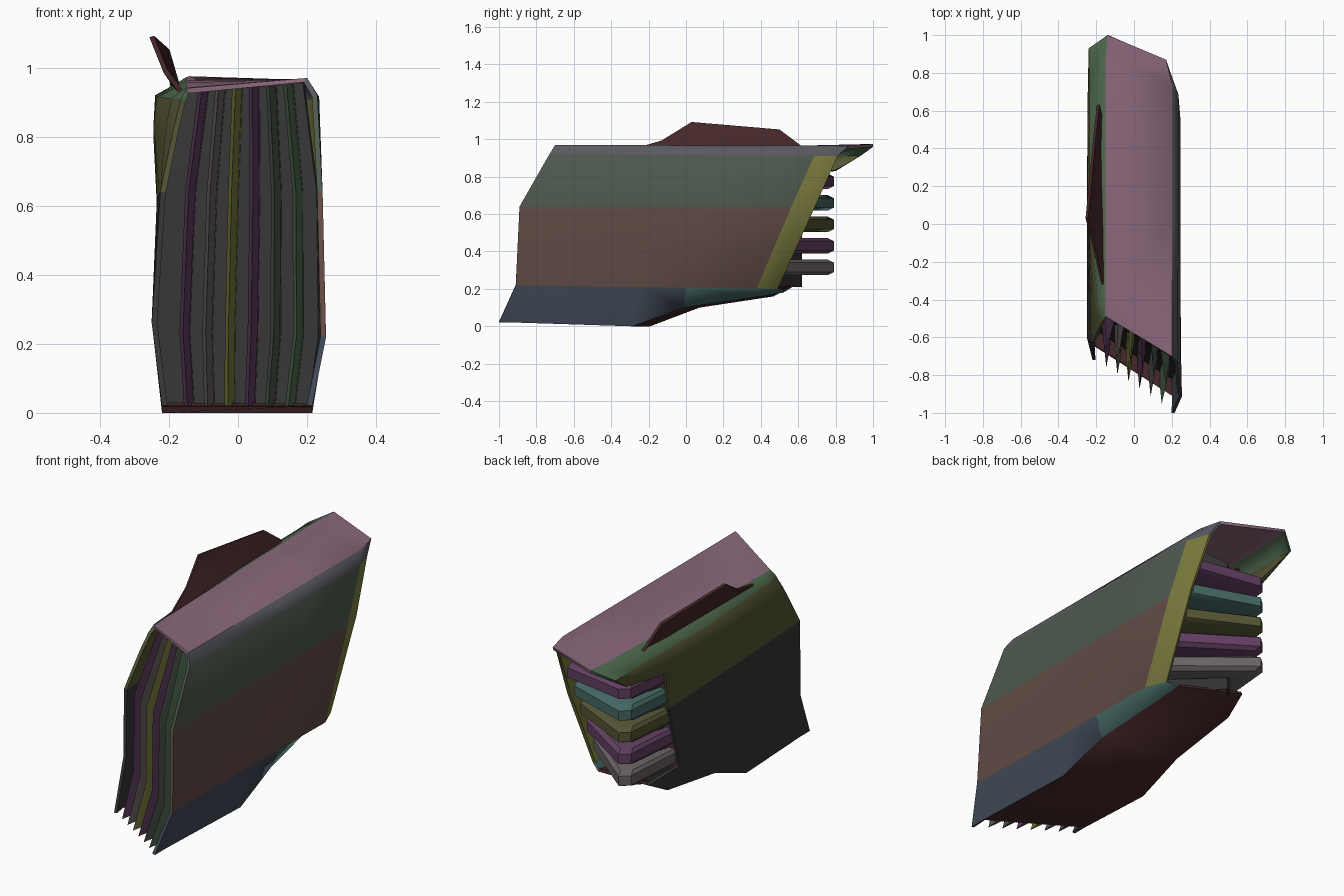
import bpy, bmesh, math
from mathutils import Vector

if "Cube" in bpy.data.objects:
    bpy.data.objects.remove(bpy.data.objects["Cube"])

# Dark iridescent paint
PAINT = {
    "mauve": (.26, .14, .20), "slate": (.10, .10, .12), "green": (.075, .10, .075),
    "rust": (.12, .07, .06), "ochre": (.20, .20, .05), "blue": (.05, .065, .09),
    "maroon": (.06, .02, .022), "black": (.035, .035, .035), "olive": (.09, .09, .035),
    "fern": (.08, .15, .08), "teal": (.06, .14, .13), "violet": (.12, .05, .12),
    "stone": (.14, .12, .12),
}
mats = {}
for key, rgb in PAINT.items():
    mats[key] = bpy.data.materials.new(key)
    mats[key].diffuse_color = (*rgb, 1)


def make(name, verts, faces, colours, thick=0.0, offset=-1.0, angle=40):
    """Mesh object with outward normals, optional sheet thickness, smooth by angle."""
    if isinstance(colours, str):
        colours = [colours] * len(faces)
    me = bpy.data.meshes.new(name)
    me.from_pydata([tuple(v) for v in verts], [], faces)
    bm = bmesh.new()
    bm.from_mesh(me)
    bmesh.ops.recalc_face_normals(bm, faces=bm.faces)
    bm.to_mesh(me)
    bm.free()
    used = sorted(set(colours))
    for c in used:
        me.materials.append(mats[c])
    for poly, c in zip(me.polygons, colours):
        poly.material_index = used.index(c)
    ob = bpy.data.objects.new(name, me)
    bpy.context.collection.objects.link(ob)
    bpy.ops.object.select_all(action='DESELECT')
    ob.select_set(True)
    bpy.context.view_layer.objects.active = ob
    if thick:
        mod = ob.modifiers.new("thickness", 'SOLIDIFY')
        mod.thickness = thick
        mod.offset = offset
        bpy.ops.object.modifier_apply(modifier=mod.name)
    bpy.ops.object.shade_smooth_by_angle(angle=math.radians(angle))
    return ob


def grid_faces(rows, cols, closed=False):
    n = rows if closed else rows - 1
    return [(i * cols + j, ((i + 1) % rows) * cols + j,
             ((i + 1) % rows) * cols + j + 1, i * cols + j + 1)
            for i in range(n) for j in range(cols - 1)]


def strip(name, rows, colour, thick):
    make(name, [v for r in rows for v in r],
         grid_faces(len(rows), len(rows[0])), colour, thick, 0.0)


def bar(name, sections, colour, angle):
    """Closed bar: a ring of lengthwise point rows, capped at both ends."""
    m, n = len(sections), len(sections[0])
    fs = grid_faces(m, n, closed=True)
    fs += [tuple(i * n for i in range(m)), tuple(i * n + n - 1 for i in range(m))]
    make(name, [v for r in sections for v in r], fs, colour, angle=angle)


# Casing: lengthwise lines (front point, back point, x along the middle, band colour)
lines = [
    ((-.15, -.49, .94), (-.14, 1.0, .975), -.15, "mauve"),
    ((.20, -.70, .97), (.17, .87, .965), .20, "slate"),
    ((.23, -.73, .92), (.19, .81, .91), .235, "green"),
    ((.245, -.89, .64), (.21, .69, .64), .245, "rust"),
    ((.255, -.91, .22), (.20, .49, .20), .245, "blue"),
    ((.215, -1.0, .02), (.17, .52, .18), .215, "maroon"),
    ((-.22, -.72, .02), (-.20, .60, .26), -.22, "black"),
    ((-.25, -.60, .26), (-.245, .40, .27), -.25, "black"),
    ((-.225, -.63, .64), (-.235, .48, .60), -.235, "olive"),
    ((-.20, -.58, .76), (-.245, .52, .80), -.24, "olive"),
    ((-.185, -.55, .83), (-.21, .80, .83), -.245, "olive"),
    ((-.165, -.51, .91), (-.24, .93, .92), -.235, "fern"),
]
steps = (0, .06, .47, .65, .92, 1)
left_floor_steps = (0, .06, .40, .60, .90, 1)
underside = (.02, .02, 0, .10, .16, .18)
verts = []
for i, (front, back, xm, _) in enumerate(lines):
    for k, t in enumerate(left_floor_steps if i == 6 else steps):
        p = Vector(front).lerp(Vector(back), t)
        if k == 1:
            p.x = front[0] + (xm - front[0]) * .4
        elif 1 < k < 5:
            p.x = xm
        if i in (5, 6):
            p.z = underside[k] + (.05 if i == 6 and k == 5 else 0)
        if i == 5 and k > 2:                 # chamfer along the lower right edge
            p.x = (.20, .16, .15)[k - 3]
        verts.append(p)
faces, colours = [], []
for n, f in enumerate(grid_faces(len(lines), len(steps), closed=True)):
    band, col = divmod(n, len(steps) - 1)
    if band == 5 and col == 0:               # floor stops short of the fin tips
        continue
    faces.append(f)
    c = lines[band][3]
    if col == 4 and band in (2, 3):
        c = "ochre"
    if col >= 3 and band == 4:
        c = "teal"
    colours.append(c)
make("casing", verts, faces, colours, .016, angle=60)

# Front intake profiles on the left and right walls, top to bottom
left_edge = [Vector(p) for p in ((-.155, -.49, .925), (-.205, -.63, .64),
                                 (-.225, -.60, .24), (-.205, -.72, .02))]
right_edge = [Vector(p) for p in ((.19, -.70, .955), (.23, -.88, .64),
                                  (.235, -.90, .22), (.205, -.99, .02))]


def front_edge(s, dy=0.0, dx=0.0):
    return [a.lerp(b, s) + Vector((dx, dy, 0)) for a, b in zip(left_edge, right_edge)]


# Wall behind the intake fins
strip("intake_back_wall", [front_edge(0, .17, -.012), front_edge(1, .17)], "black", .01)

# Vertical intake fins: wedges with a sharp leading edge
fin_colours = ("violet", "stone", "ochre", "violet", "green", "fern")
for n in range(6):
    s = (n + 1) / 7
    bar(f"intake_fin_{n + 1}",
        [front_edge(s), front_edge(s, .10, .018), front_edge(s, .18, .022),
         front_edge(s, .18, -.010), front_edge(s, .10, -.010)],
        fin_colours[n], 25)


# Rear exhaust: plan outline of the wrapped corner at a given height
def rear_plan(z, depth=0.0):
    wall = .49 + (z - .2) * .47
    return [Vector((.18, wall - .03 - depth, z)),
            Vector((-.16 + depth * .45, .79 - depth * 1.1, z)),
            Vector((-.205 + depth * .45, .75 - depth * 1.1, z)),
            Vector((-.228 + depth * .3, .40 + (z - .27) * .22, z))]


# Exhaust slats: thick chevron bars with a bevelled outer edge
slat_colours = ("stone", "violet", "olive", "teal", "violet")
for n in range(5):
    z = .315 + n * .115
    up = Vector((0, 0, .042))
    outer, mid, inner = rear_plan(z), rear_plan(z, .03), rear_plan(z, .15)
    bar(f"exhaust_slat_{n + 1}",
        [[p - up * .6 for p in outer], [p + up * .6 for p in outer],
         [p + up for p in mid], [p + up for p in inner],
         [p - up for p in inner], [p - up for p in mid]],
        slat_colours[n], 35)

# Wall behind the slats
strip("exhaust_back_wall", [rear_plan(.21, .16), rear_plan(.93, .16)], "black", .01)

# Thin blade leaning outward along the top left edge
blade = [(-.165, -.33, .93), (-.21, -.13, .99), (-.25, .03, 1.09),
         (-.205, .50, 1.05), (-.19, .63, .95), (-.17, .60, .93)]
make("top_blade", blade, [(0, 1, 5), (1, 2, 3, 5), (3, 4, 5)], "maroon", .014, 0.0)

for m in bpy.data.materials:
    if m.users and not m.is_grease_pencil:
        m.use_nodes = True
        m.node_tree.nodes["Principled BSDF"].inputs["Base Color"].default_value = m.diffuse_color
